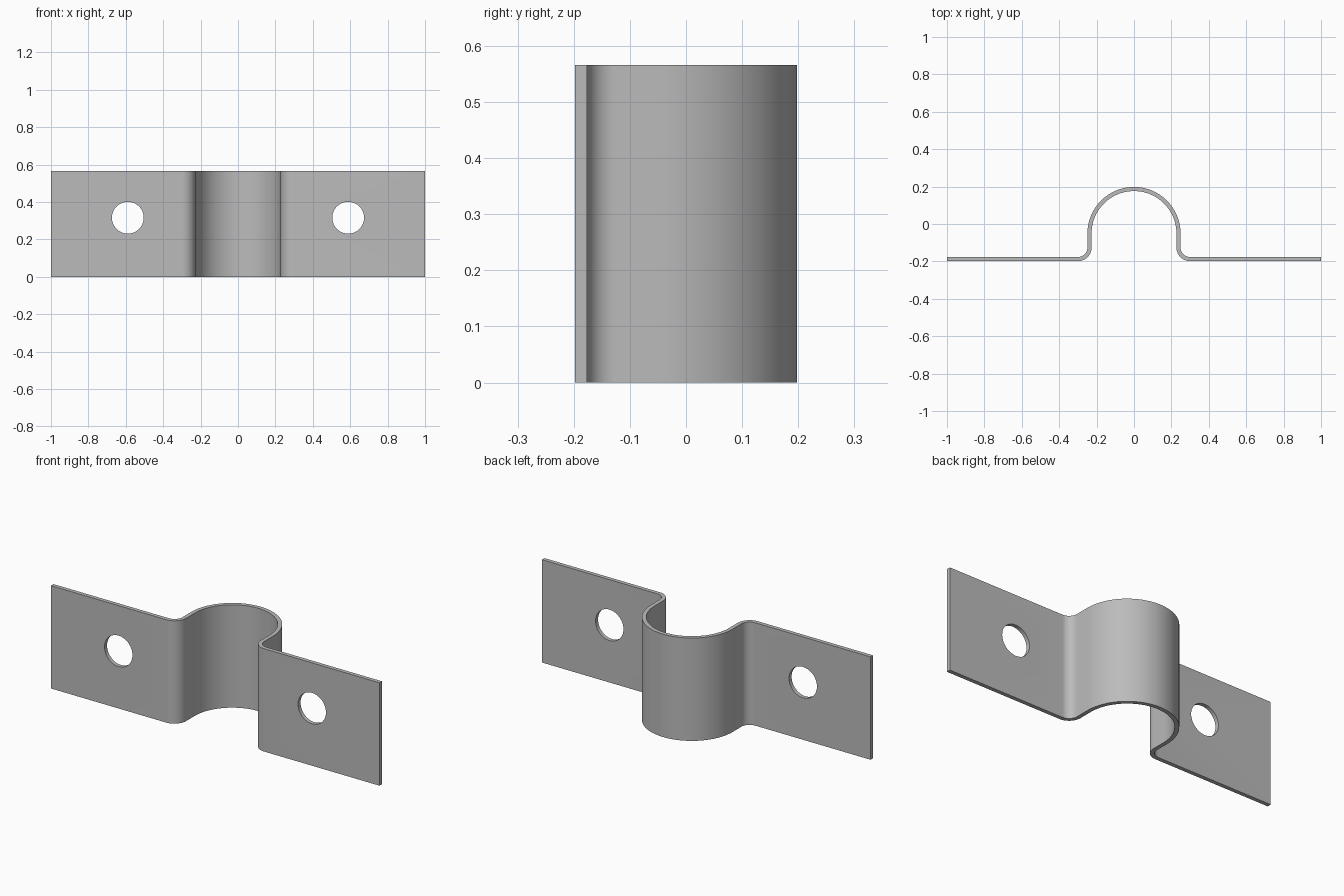
import bpy, bmesh
from math import cos, sin, pi
from mathutils import Vector

cube = bpy.data.objects.get("Cube")
if cube:
    bpy.data.objects.remove(cube, do_unlink=True)

HEIGHT = 0.566
THICK = 0.022
FRONT = -0.198            # front face of the flanges
ARCH_R = 0.238            # arch radius at mid thickness
ARCH_Y = -FRONT - THICK / 2 - ARCH_R
BEND_R = 0.06             # bend radius at mid thickness
HOLE_X, HOLE_Z, HOLE_R = 0.589, 0.316, 0.085

metal = bpy.data.materials.new("grey metal")
metal.use_nodes = True
colour = (0.5, 0.5, 0.5, 1)
metal.diffuse_color = colour
metal.node_tree.nodes["Principled BSDF"].inputs["Base Color"].default_value = colour


def arc(cx, cy, r, start, end, steps, side):
    """Points with outward-of-sheet normals; side flips the normal."""
    out = []
    for i in range(steps + 1):
        a = start + (end - start) * i / steps
        n = Vector((cos(a), sin(a)))
        out.append((Vector((cx, cy)) + n * r, n * side))
    return out


# Right-hand half of the strip's centre line, from flange end to arch crown
mid_y = FRONT + THICK / 2
half = [(Vector((1, mid_y)), Vector((0, 1)))]
half += arc(ARCH_R + BEND_R, mid_y + BEND_R, BEND_R, 1.5 * pi, pi, 12, -1)
half += arc(0, ARCH_Y, ARCH_R, 0, pi / 2, 24, 1)
mirrored = [(Vector((-p.x, p.y)), Vector((-n.x, n.y))) for p, n in reversed(half[:-1])]
line = half + mirrored

# Thicken the line into a closed outline and extrude it upward
outline = [p + n * THICK / 2 for p, n in line]
outline += [p - n * THICK / 2 for p, n in reversed(line)]
bm = bmesh.new()
base = bm.faces.new([bm.verts.new((p.x, p.y, 0)) for p in outline])
top = bmesh.ops.extrude_face_region(bm, geom=[base], use_keep_orig=True)["geom"]
bmesh.ops.translate(bm, vec=(0, 0, HEIGHT),
                    verts=[v for v in top if isinstance(v, bmesh.types.BMVert)])
bmesh.ops.recalc_face_normals(bm, faces=bm.faces)
mesh = bpy.data.meshes.new("strap_bracket")
bm.to_mesh(mesh)
bm.free()
mesh.materials.append(metal)
strap = bpy.data.objects.new("strap_bracket", mesh)
bpy.context.collection.objects.link(strap)

# Screw holes through both flanges
for side in (-1, 1):
    bpy.ops.mesh.primitive_cylinder_add(
        vertices=64, radius=HOLE_R, depth=0.2,
        location=(side * HOLE_X, mid_y, HOLE_Z), rotation=(pi / 2, 0, 0))
    cutter = bpy.context.object
    cutter.name = "hole_cutter"
    cutter.hide_render = True
    cutter.data.materials.append(metal)
    cut = strap.modifiers.new("screw_hole", "BOOLEAN")
    cut.operation = "DIFFERENCE"
    cut.solver = "EXACT"
    cut.object = cutter
    bpy.context.view_layer.objects.active = strap
    bpy.ops.object.modifier_apply(modifier=cut.name)
    bpy.data.objects.remove(cutter, do_unlink=True)

# Smooth bends, crisp rims
bpy.ops.object.select_all(action="DESELECT")
strap.select_set(True)
bpy.context.view_layer.objects.active = strap
bpy.ops.object.shade_smooth_by_angle(angle=pi / 6)
